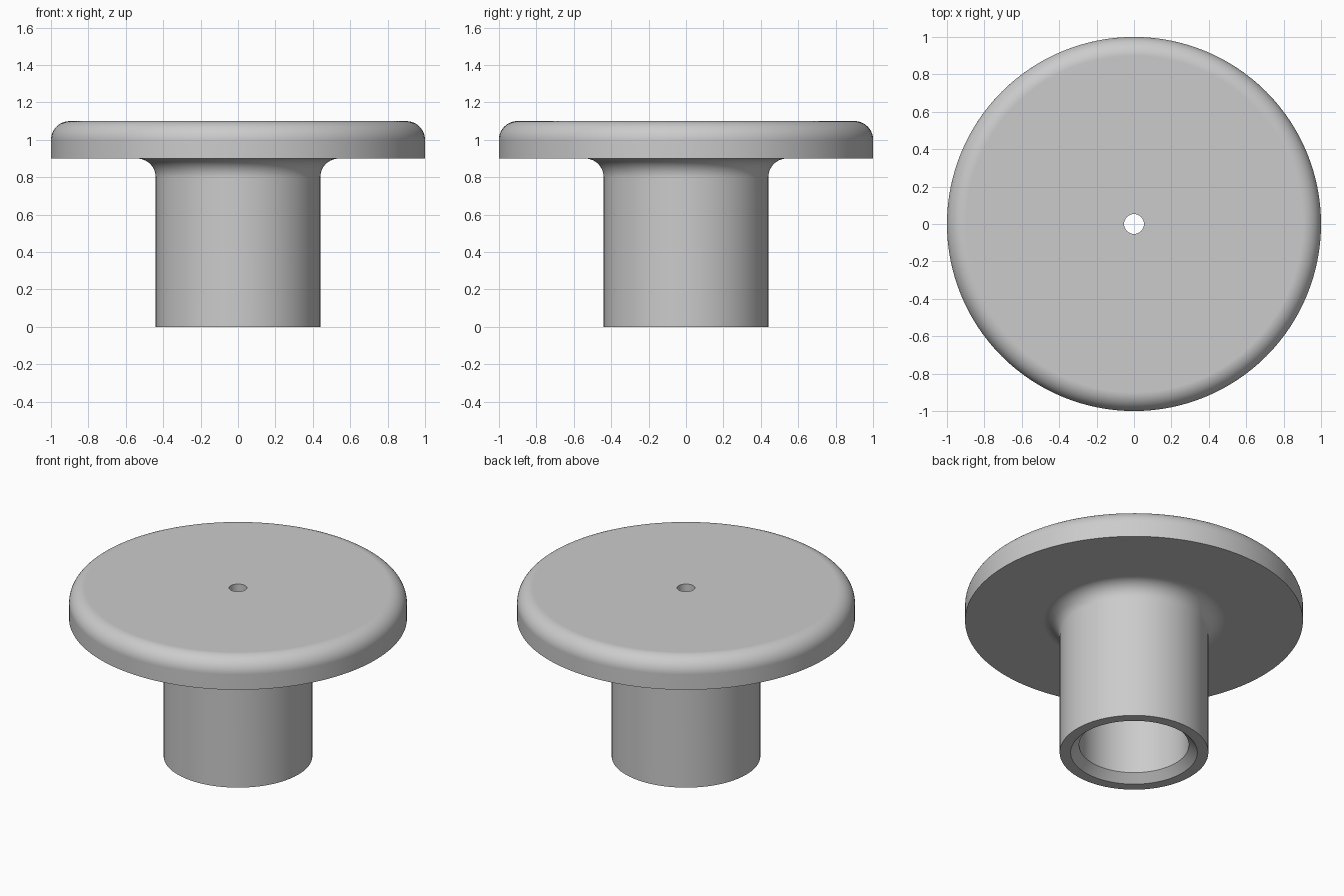
import bpy, bmesh, math
from mathutils import Vector

SEGMENTS = 128
ARC_STEPS = 12

cube = bpy.data.objects.get("Cube")
if cube:
    bpy.data.objects.remove(cube, do_unlink=True)

# Main dimensions
DISC_R, DISC_BOTTOM, DISC_TOP = 1.0, 0.9, 1.1
STEM_R, BORE_R, HOLE_R = 0.44, 0.325, 0.053
ROUND, CHAMFER, BORE_TOP = 0.1, 0.05, 0.9


def arc(cx, cz, radius, start, end):
    """Points of a circular arc in the profile plane, angles in degrees."""
    points = []
    for i in range(ARC_STEPS + 1):
        a = math.radians(start + (end - start) * i / ARC_STEPS)
        points.append((cx + radius * math.cos(a), cz + radius * math.sin(a)))
    return points


def lathe(name, profile, material):
    """Revolve a closed (radius, height) profile around the z axis."""
    bm = bmesh.new()
    verts = [bm.verts.new((r, 0, z)) for r, z in profile]
    edges = [bm.edges.new((v, verts[i - 1])) for i, v in enumerate(verts)]
    bmesh.ops.spin(bm, geom=verts + edges, cent=Vector(), axis=Vector((0, 0, 1)),
                   angle=2 * math.pi, steps=SEGMENTS, use_duplicate=False)
    bmesh.ops.remove_doubles(bm, verts=bm.verts, dist=0.0001)
    bmesh.ops.recalc_face_normals(bm, faces=bm.faces)
    mesh = bpy.data.meshes.new(name)
    bm.to_mesh(mesh)
    bm.free()
    mesh.materials.append(material)
    obj = bpy.data.objects.new(name, mesh)
    bpy.context.collection.objects.link(obj)
    bpy.ops.object.select_all(action='DESELECT')
    obj.select_set(True)
    bpy.context.view_layer.objects.active = obj
    bpy.ops.object.shade_smooth_by_angle(angle=math.radians(30))
    # Keep the large flat faces flat beside the rounded edges
    weighted = obj.modifiers.new("flat_face_normals", 'WEIGHTED_NORMAL')
    weighted.keep_sharp = True
    return obj


grey = bpy.data.materials.new("plain_grey")
grey.use_nodes = True
colour = (0.6, 0.6, 0.6, 1)
grey.diffuse_color = colour
grey.node_tree.nodes["Principled BSDF"].inputs["Base Color"].default_value = colour

# Hollow stem with a chamfered mouth, flaring into a round-edged disc
profile = [(STEM_R, 0)]
profile += arc(STEM_R + ROUND, DISC_BOTTOM - ROUND, ROUND, 180, 90)
profile += [(DISC_R, DISC_BOTTOM)]
profile += arc(DISC_R - ROUND, DISC_TOP - ROUND, ROUND, 0, 90)
profile += [(HOLE_R, DISC_TOP), (HOLE_R, BORE_TOP), (BORE_R, BORE_TOP),
            (BORE_R, CHAMFER), (BORE_R + CHAMFER, 0)]
lathe("flanged_knob", profile, grey)
